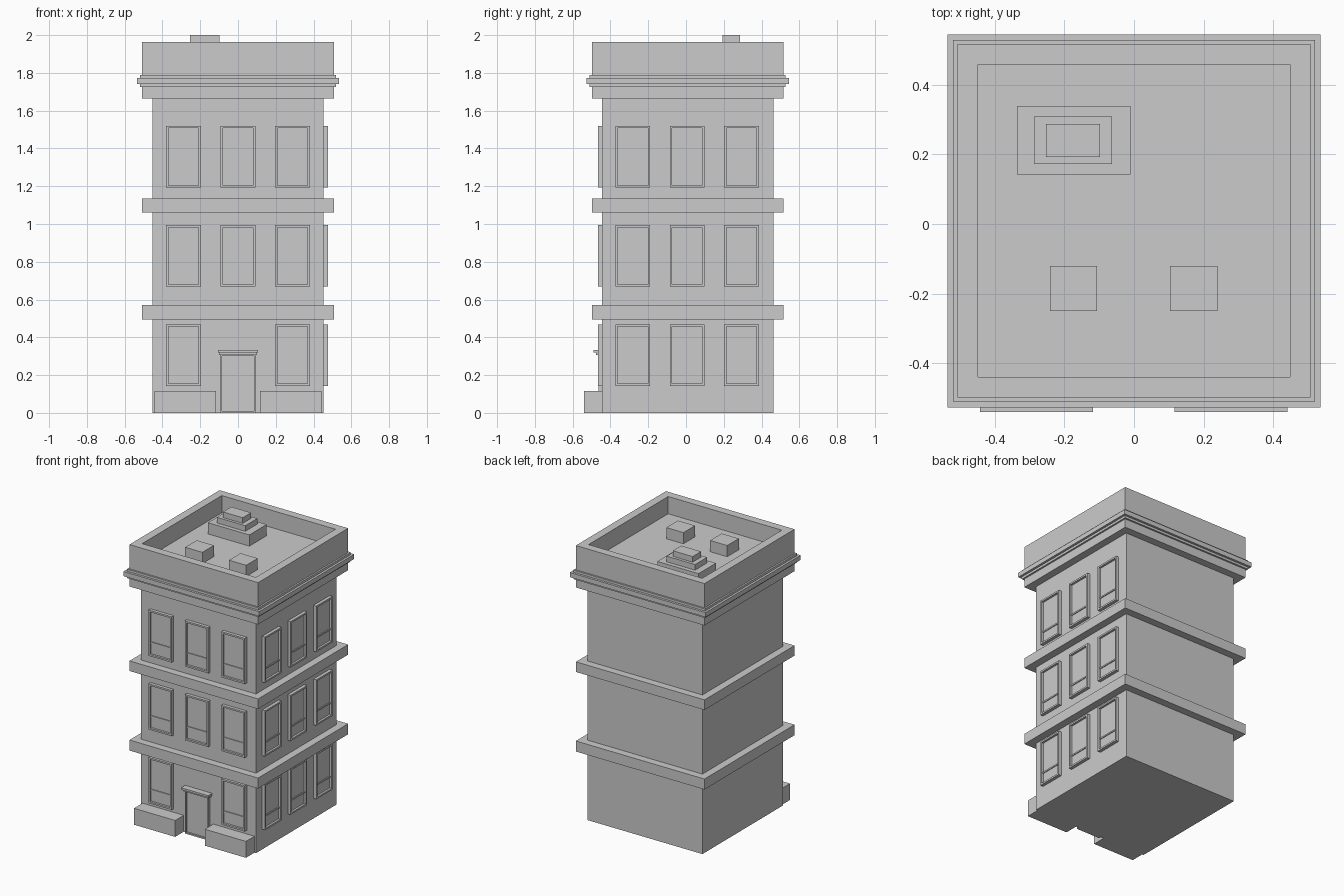
import bpy, bmesh
from math import pi
from mathutils import Matrix, Vector

if "Cube" in bpy.data.objects:
    bpy.data.objects.remove(bpy.data.objects["Cube"])

CY = 0.009            # building centre in y
HB = 0.453            # half width of the walls


def make_object(name, bm):
    mesh = bpy.data.meshes.new(name)
    bm.to_mesh(mesh)
    bm.free()
    obj = bpy.data.objects.new(name, mesh)
    bpy.context.collection.objects.link(obj)
    return obj


def add_box(bm, x, y, z):
    """Add a box given its (min, max) ranges."""
    size = Vector((x[1] - x[0], y[1] - y[0], z[1] - z[0]))
    mid = Vector((sum(x) / 2, sum(y) / 2, sum(z) / 2))
    bmesh.ops.create_cube(bm, size=1, matrix=Matrix.Translation(mid) @ Matrix.Diagonal(size).to_4x4())


def box(name, x, y, z):
    bm = bmesh.new()
    add_box(bm, x, y, z)
    return make_object(name, bm)


def slab(name, h, z):
    """Square slab centred on the building."""
    return box(name, (-h, h), (CY - h, CY + h), z)


def frame(bm, w, z0, z1, t, depth):
    """Jambs and head of an opening; the wall plane is y = 0 and out is -y."""
    for s in (-1, 1):
        add_box(bm, sorted((s * w / 2, s * (w / 2 - t))), (-depth, 0.005), (z0, z1))
    add_box(bm, (-w / 2 + t, w / 2 - t), (-depth, 0.005), (z1 - t, z1))


def window(name):
    w, h, t, d = 0.184, 0.326, 0.012, 0.023
    x = (-w / 2 + t, w / 2 - t)
    bm = bmesh.new()
    frame(bm, w, 0, h, t, d)
    add_box(bm, x, (-d, 0.005), (0, t))                # sill
    add_box(bm, x, (-0.008, 0.005), (t, h - t))        # pane
    add_box(bm, x, (-0.014, -0.006), (0.088, 0.098))   # sash bar
    return make_object(name, bm)


# Walls and floor bands
slab("walls", HB, (0, 1.70))
slab("lower_band", 0.507, (0.495, 0.57))
slab("middle_band", 0.507, (1.062, 1.134))

# Stepped cornice
for i, (h, z0, z1) in enumerate([(0.507, 1.664, 1.725), (0.519, 1.725, 1.741),
                                 (0.535, 1.741, 1.774), (0.519, 1.774, 1.79)]):
    slab(f"cornice_step_{i}", h, (z0, z1))

# Parapet with sunken roof
bm = bmesh.new()
add_box(bm, (-0.507, 0.507), (CY - 0.507, CY + 0.507), (1.79, 1.963))
top = max(bm.faces, key=lambda f: f.calc_center_median().z)
bmesh.ops.inset_individual(bm, faces=[top], thickness=0.083)
roof = bmesh.ops.extrude_discrete_faces(bm, faces=[top])["faces"][0]
for v in roof.verts:
    v.co.z = 1.84
bmesh.ops.recalc_face_normals(bm, faces=bm.faces)
make_object("parapet_and_roof", bm)

# Roof stack and roof vents
box("stack_base", (-0.336, -0.01), (0.142, 0.338), (1.84, 1.92))
box("stack_middle", (-0.287, -0.063), (0.172, 0.308), (1.92, 1.96))
box("stack_top", (-0.253, -0.097), (0.192, 0.287), (1.96, 2.0))
for i, x in enumerate((-0.241, 0.104)):
    box(f"roof_vent_{i}", (x, x + 0.135), (-0.25, -0.12), (1.84, 1.92))

# Windows on the front and right side
for row, z in enumerate((0.143, 0.668, 1.193)):
    for col, u in enumerate((-0.288, 0.0, 0.288)):
        if (row, col) != (0, 1):
            window(f"front_window_{row}_{col}").location = (u, CY - HB, z)
        side = window(f"side_window_{row}_{col}")
        side.location = (HB, CY - 0.003 + u, z)
        side.rotation_euler.z = pi / 2

# Door: frame, panel, threshold and stepped hood
front = CY - HB
bm = bmesh.new()
frame(bm, 0.186, 0, 0.308, 0.008, 0.018)
add_box(bm, (-0.085, 0.085), (-0.006, 0.005), (0, 0.3))
add_box(bm, (-0.085, 0.085), (-0.018, 0.005), (0, 0.01))
make_object("door", bm).location = (-0.001, front, 0)
box("door_hood_lower", (-0.1, 0.1), (front - 0.032, front), (0.306, 0.32))
box("door_hood_upper", (-0.107, 0.107), (front - 0.045, front), (0.32, 0.334))

# Planter blocks beside the door
for name, x in (("left_planter", -0.442), ("right_planter", 0.116)):
    box(name, (x, x + 0.325), (-0.54, front), (0, 0.117))
